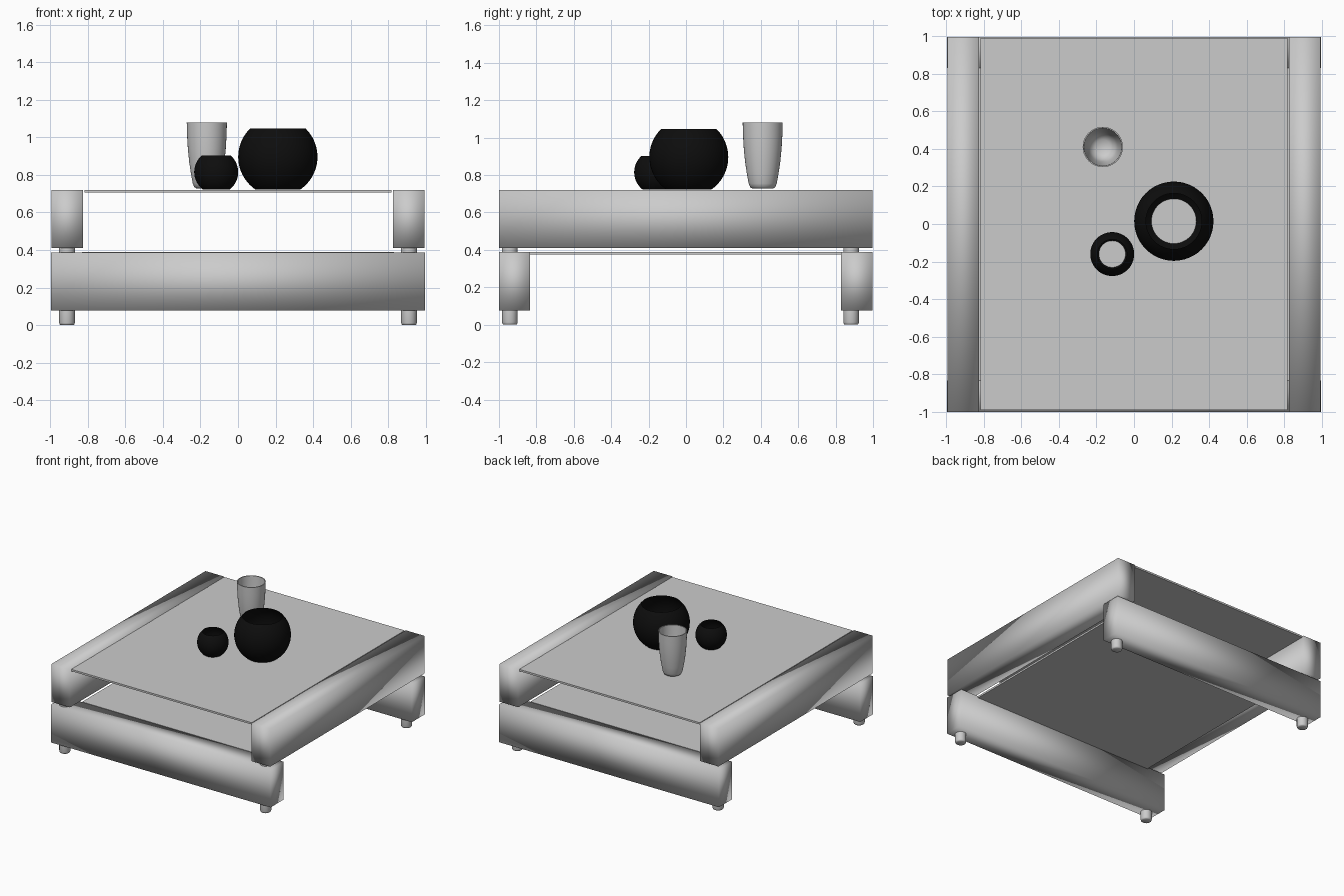
import bpy, bmesh, math

if "Cube" in bpy.data.objects:
    bpy.data.objects.remove(bpy.data.objects["Cube"])


def finish(bm, name, color=None, smooth=True):
    bmesh.ops.recalc_face_normals(bm, faces=bm.faces)
    me = bpy.data.meshes.new(name)
    bm.to_mesh(me)
    bm.free()
    ob = bpy.data.objects.new(name, me)
    bpy.context.collection.objects.link(ob)
    for p in me.polygons:
        p.use_smooth = smooth
    if color:
        mat = bpy.data.materials.new(name + "_material")
        mat.diffuse_color = color
        mat.use_nodes = True
        mat.node_tree.nodes["Principled BSDF"].inputs["Base Color"].default_value = mat.diffuse_color
        me.materials.append(mat)
    return ob


def box(name, x, y, z, smooth):
    bm = bmesh.new()
    bmesh.ops.create_cube(bm, size=1)
    for v in bm.verts:
        for i, (lo, hi) in enumerate((x, y, z)):
            v.co[i] = lo if v.co[i] < 0 else hi
    return finish(bm, name, smooth=smooth)


def lathe(name, profile, loc, color=None, steps=40, angle=40):
    bm = bmesh.new()
    vs = [bm.verts.new((r, 0, z)) for r, z in profile]
    es = [bm.edges.new(p) for p in zip(vs, vs[1:])]
    bmesh.ops.spin(bm, geom=vs + es, cent=(0, 0, 0), axis=(0, 0, 1),
                   angle=2 * math.pi, steps=steps)
    bmesh.ops.remove_doubles(bm, verts=bm.verts, dist=1e-5)
    ob = finish(bm, name, color)
    ob.location = loc
    bpy.ops.object.select_all(action='DESELECT')
    ob.select_set(True)
    bpy.context.view_layer.objects.active = ob
    bpy.ops.object.shade_smooth_by_angle(angle=math.radians(angle))
    return ob


# Beams: the lower pair runs across, the upper pair runs front to back
box("lower_beam_front", (-0.996, 0.996), (-1, -0.833), (0.077, 0.388), True)
box("lower_beam_back", (-0.996, 0.996), (0.829, 0.996), (0.077, 0.388), True)
box("upper_beam_left", (-0.992, -0.824), (-1, 0.996), (0.41, 0.72), True)
box("upper_beam_right", (0.824, 0.992), (-1, 0.996), (0.41, 0.72), True)

# Panels
box("lower_shelf", (-0.83, 0.83), (-0.833, 0.829), (0.375, 0.39), False)
box("table_top", (-0.818, 0.818), (-0.99, 0.99), (0.705, 0.72), False)

# Feet, and the spacers between the beams
foot = [(0, 0), (0.034, 0), (0.039, 0.004), (0.042, 0.013), (0.042, 0.077), (0, 0.077)]
spacer = [(0, 0), (0.042, 0), (0.042, 0.022), (0, 0.022)]
for sx, side in ((-0.91, "left"), (0.91, "right")):
    for y, end in ((-0.942, "front"), (0.883, "back")):
        lathe(f"foot_{end}_{side}", foot, (sx, y, 0), steps=24)
        lathe(f"spacer_{end}_{side}", spacer, (sx, y, 0.388), steps=24)


# Round black bowls (cut spheres) with white floors
def bowl(name, x, y, r, zc, z0, z1):
    a0, a1 = math.asin((z0 - zc) / r), math.asin((z1 - zc) / r)
    n = 20
    prof = [(r * math.cos(a0 + (a1 - a0) * i / n),
             r * math.sin(a0 + (a1 - a0) * i / n)) for i in range(n + 1)]
    lathe(name, prof, (x, y, zc), (0.004, 0.004, 0.004, 1), 48)
    lathe(name + "_floor", [(0, 0), (prof[0][0], 0)], (x, y, z0 + 0.002),
          (1, 1, 1, 1), 48)


bowl("large_bowl", 0.212, 0.015, 0.211, 0.896, 0.722, 1.046)
bowl("small_bowl", -0.116, -0.16, 0.117, 0.815, 0.722, 0.902)

# Tumbler with a thin wall and rounded inside
lathe("tumbler", [
    (0, 0.728), (0.055, 0.728), (0.067, 0.735), (0.075, 0.755), (0.085, 0.81),
    (0.094, 0.87), (0.101, 0.94), (0.105, 1.01), (0.107, 1.08), (0.1, 1.08),
    (0.098, 1.01), (0.094, 0.94), (0.087, 0.87), (0.078, 0.81),
    (0.065, 0.77), (0.04, 0.75), (0, 0.745)], (-0.166, 0.41, 0), angle=50)
